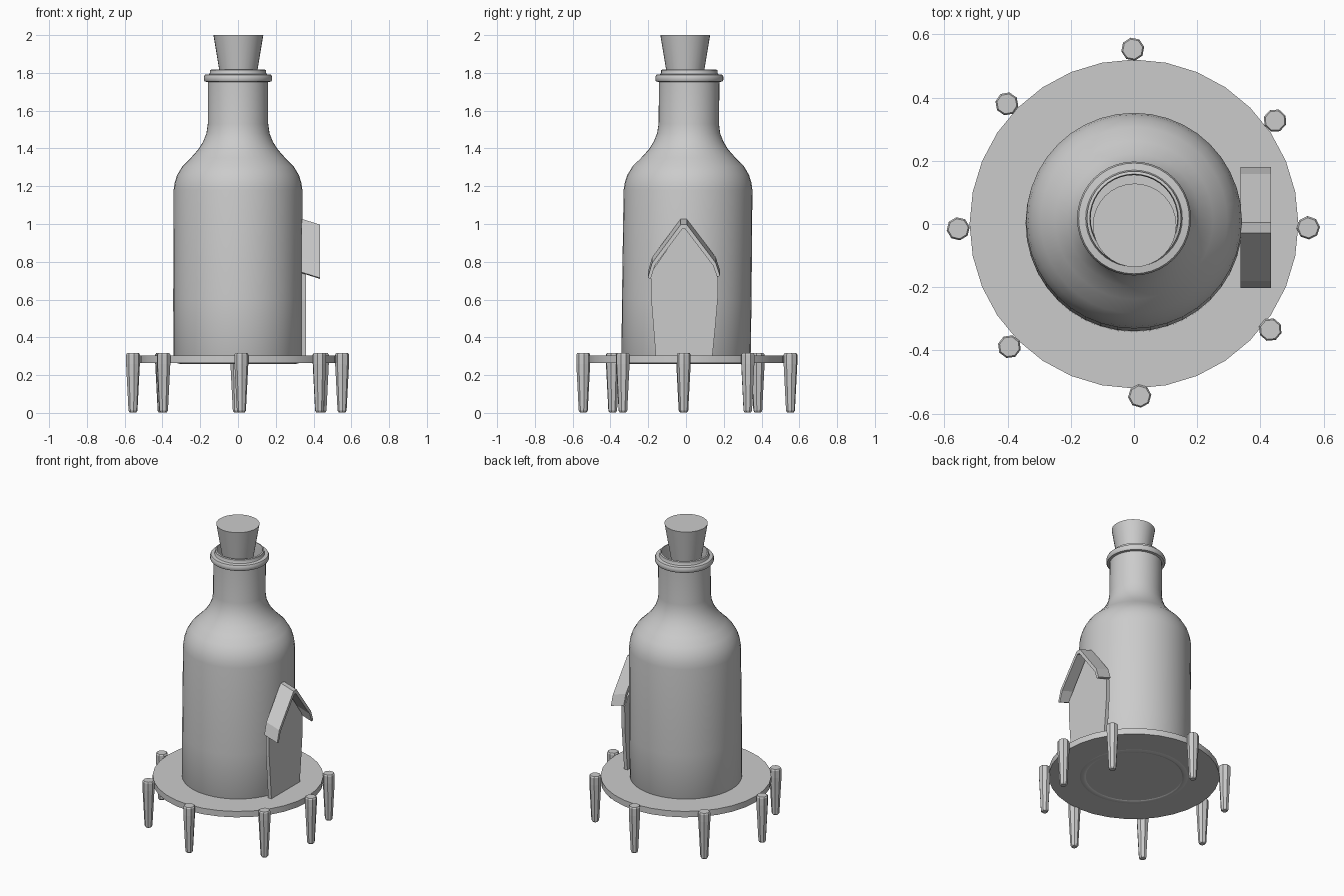
import bpy, bmesh, math

if "Cube" in bpy.data.objects:
    bpy.data.objects.remove(bpy.data.objects["Cube"])

mat = bpy.data.materials.new("plain grey")
mat.diffuse_color = (0.6, 0.6, 0.6, 1)
mat.use_nodes = True
mat.node_tree.nodes["Principled BSDF"].inputs["Base Color"].default_value = mat.diffuse_color


def add_object(name, bm, smooth=None):
    bmesh.ops.recalc_face_normals(bm, faces=bm.faces)
    me = bpy.data.meshes.new(name)
    bm.to_mesh(me)
    bm.free()
    ob = bpy.data.objects.new(name, me)
    bpy.context.collection.objects.link(ob)
    me.materials.append(mat)
    if smooth:
        bpy.ops.object.select_all(action='DESELECT')
        bpy.context.view_layer.objects.active = ob
        ob.select_set(True)
        bpy.ops.object.shade_smooth_by_angle(angle=math.radians(smooth))
    return ob


def lathe(name, profile, sides, centre=(0, 0), shear=0.0, turn=0.0, smooth=None):
    """Revolve (radius, z) points; a radius of 0 closes to a pole, other ends are capped."""
    bm = bmesh.new()
    rings = []
    for r, z in profile:
        cy = centre[1] + shear * (z - 0.26)
        if r == 0:
            rings.append([bm.verts.new((centre[0], cy, z))])
        else:
            rings.append([bm.verts.new((centre[0] + r * math.cos(turn + i * math.tau / sides),
                                        cy + r * math.sin(turn + i * math.tau / sides), z))
                          for i in range(sides)])
    for a, b in zip(rings, rings[1:]):
        for i in range(sides):
            j = (i + 1) % sides
            quad = [a[i % len(a)], a[j % len(a)], b[j % len(b)], b[i % len(b)]]
            bm.faces.new(list(dict.fromkeys(quad)))
    for ring in (rings[0], rings[-1]):
        if len(ring) > 2:
            bm.faces.new(ring)
    return add_object(name, bm, smooth)


def slab(name, outline, x0, x1, drop=0.0):
    """Extrude a closed (y, z) outline along x, optionally sloping down outward."""
    bm = bmesh.new()
    a = [bm.verts.new((x0, y, z)) for y, z in outline]
    b = [bm.verts.new((x1, y, z - drop)) for y, z in outline]
    bm.faces.new(a)
    bm.faces.new(b)
    for i in range(len(a)):
        j = (i + 1) % len(a)
        bm.faces.new((a[i], a[j], b[j], b[i]))
    return add_object(name, bm)


# Hollow bottle: underside, outer wall, lip, inner wall, floor (leans very slightly back)
lathe("bottle", [
    (0, 0.30), (0.2, 0.297), (0.27, 0.285), (0.295, 0.264), (0.31, 0.26), (0.33, 0.265),
    (0.342, 0.29), (0.343, 0.6), (0.341, 1.18), (0.335, 1.22), (0.322, 1.26), (0.295, 1.305),
    (0.25, 1.35), (0.21, 1.395), (0.185, 1.435), (0.167, 1.48), (0.16, 1.53), (0.16, 1.752),
    (0.175, 1.754), (0.18, 1.762), (0.18, 1.78), (0.175, 1.79), (0.153, 1.793), (0.149, 1.80),
    (0.149, 1.815), (0.14, 1.818), (0.137, 1.80), (0.14, 1.53), (0.165, 1.43), (0.23, 1.34),
    (0.3, 1.26), (0.322, 1.18), (0.322, 0.33), (0, 0.325)], 40, shear=0.0115, smooth=40)

# Cork stopper
lathe("cork", [(0.082, 1.70), (0.132, 2.0)], 32, centre=(0.002, -0.004), smooth=40)

# Round deck with a hole for the bottle
lathe("deck", [(0.335, 0.265), (0.52, 0.265), (0.52, 0.305), (0.335, 0.305)], 32, smooth=30)

# Stilt legs around the deck rim
legs = [(-0.004, 0.553), (-0.402, 0.38), (-0.556, -0.015), (-0.394, -0.388),
        (0.018, -0.544), (0.431, -0.334), (0.551, -0.012), (0.446, 0.327)]
for n, p in enumerate(legs):
    lathe("leg_%d" % (n + 1),
          [(0.018, 0.003), (0.024, 0.012), (0.037, 0.26), (0.037, 0.308), (0.032, 0.316)],
          8, centre=p, turn=0.2 + n * 0.37)

# Flat doorway panel, slightly narrower at the foot
slab("door_panel", [(-0.16, 0.30), (-0.172, 0.45), (-0.184, 0.60), (-0.184, 0.745),
                    (-0.01, 0.995), (0.17, 0.745), (0.168, 0.60), (0.155, 0.45), (0.14, 0.30)],
     0.337, 0.361)

# Bent gable roof over the doorway, pitched down outward
slab("door_roof", [(-0.202, 0.745), (-0.18, 0.823), (-0.028, 1.027), (0.004, 1.027),
                   (0.158, 0.823), (0.18, 0.755), (0.165, 0.75), (0.143, 0.81),
                   (-0.004, 1.003), (-0.02, 1.003), (-0.165, 0.81), (-0.187, 0.74)],
     0.337, 0.433, drop=0.03)
